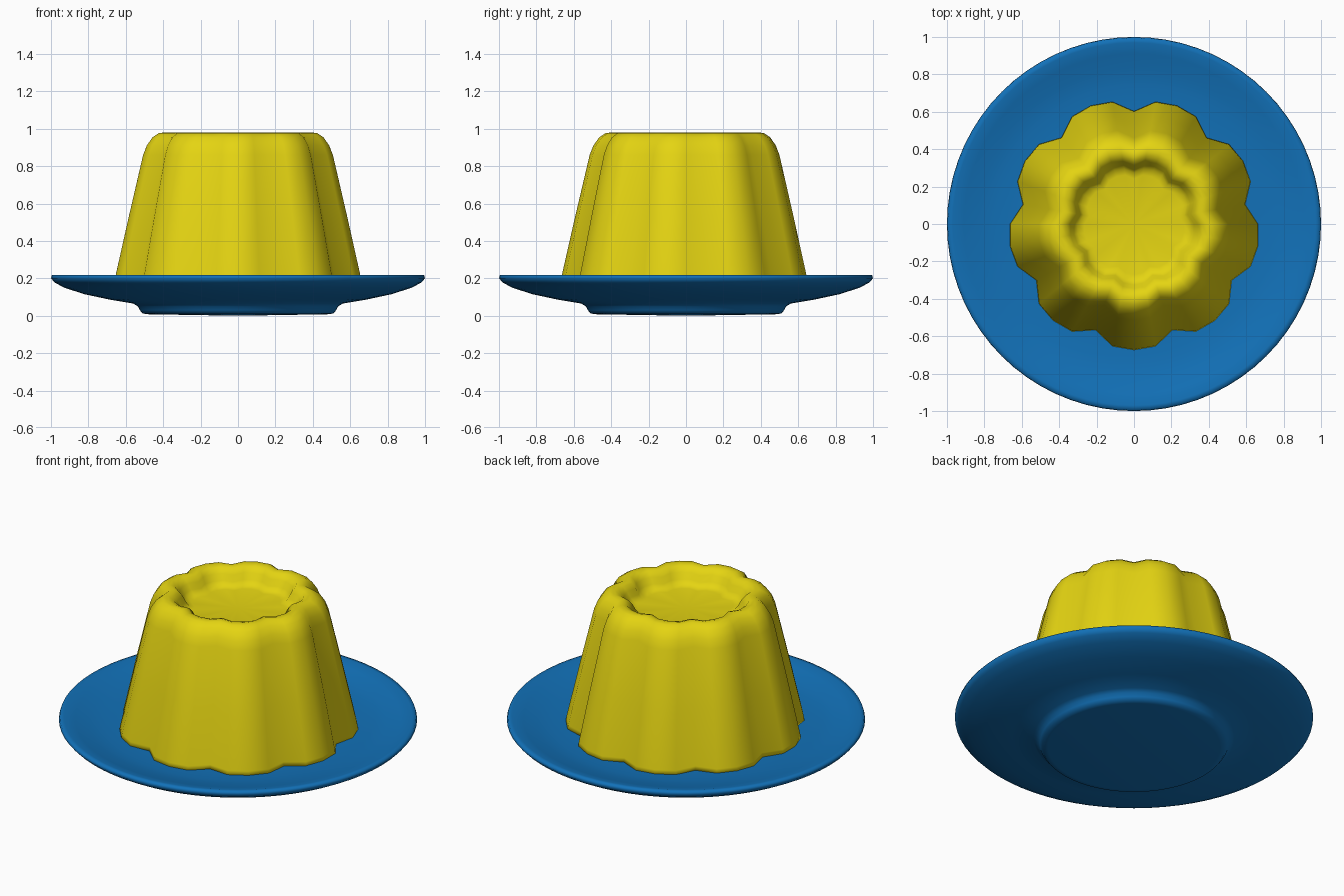
import bpy
import bmesh
import math

cube = bpy.data.objects.get("Cube")
if cube:
    bpy.data.objects.remove(cube, do_unlink=True)


def make_material(name, rgb):
    mat = bpy.data.materials.new(name)
    mat.use_nodes = True
    color = (*rgb, 1.0)
    mat.diffuse_color = color
    mat.node_tree.nodes["Principled BSDF"].inputs["Base Color"].default_value = color
    return mat


def lathe(name, profile, segments, mat, flute=None):
    """Spin (radius, z) points round z; flute(i) scales the radius of spoke i.
    Zero-radius end points become single poles."""
    bm = bmesh.new()
    rings = []
    for radius, z in profile:
        if radius == 0:
            rings.append([bm.verts.new((0, 0, z))] * segments)
            continue
        ring = []
        for i in range(segments):
            a = math.tau * i / segments - math.pi / 2
            r = radius * (flute(i) if flute else 1)
            ring.append(bm.verts.new((r * math.cos(a), r * math.sin(a), z)))
        rings.append(ring)
    for low, high in zip(rings, rings[1:]):
        for i in range(segments):
            j = (i + 1) % segments
            corners = dict.fromkeys((low[i], low[j], high[j], high[i]))
            bm.faces.new(list(corners))
    bmesh.ops.recalc_face_normals(bm, faces=bm.faces)
    for face in bm.faces:
        face.smooth = True
    mesh = bpy.data.meshes.new(name)
    bm.to_mesh(mesh)
    bm.free()
    mesh.materials.append(mat)
    obj = bpy.data.objects.new(name, mesh)
    bpy.context.collection.objects.link(obj)
    return obj


yellow = make_material("custard yellow", (0.78, 0.66, 0.006))
blue = make_material("plate blue", (0.006, 0.165, 0.48))

# Plate: low foot, flared underside, rounded rim and shallow dish
plate_profile = [
    (0, 0.0), (0.48, 0.008), (0.51, 0.012), (0.525, 0.03), (0.535, 0.05),
    (0.56, 0.065), (0.68, 0.085), (0.82, 0.115), (0.93, 0.15), (0.98, 0.178),
    (1.0, 0.2), (0.995, 0.217), (0.97, 0.218), (0.91, 0.203), (0.83, 0.182),
    (0.74, 0.168), (0.62, 0.165), (0, 0.165),
]
lathe("plate", plate_profile, 72, blue)

# Pudding: nine rounded lobes with a sunken top
lobes = 9
lobe_steps = (1.0, 0.985, 0.895, 0.985)
pudding_profile = [
    (0, 0.155), (0.675, 0.155), (0.67, 0.19), (0.595, 0.52), (0.515, 0.86),
    (0.495, 0.91), (0.465, 0.953), (0.43, 0.976), (0.4, 0.98), (0.37, 0.972),
    (0.345, 0.945), (0.325, 0.91), (0.305, 0.888), (0.27, 0.88), (0, 0.885),
]
lathe("pudding", pudding_profile, lobes * len(lobe_steps), yellow,
      lambda i: lobe_steps[i % len(lobe_steps)])
